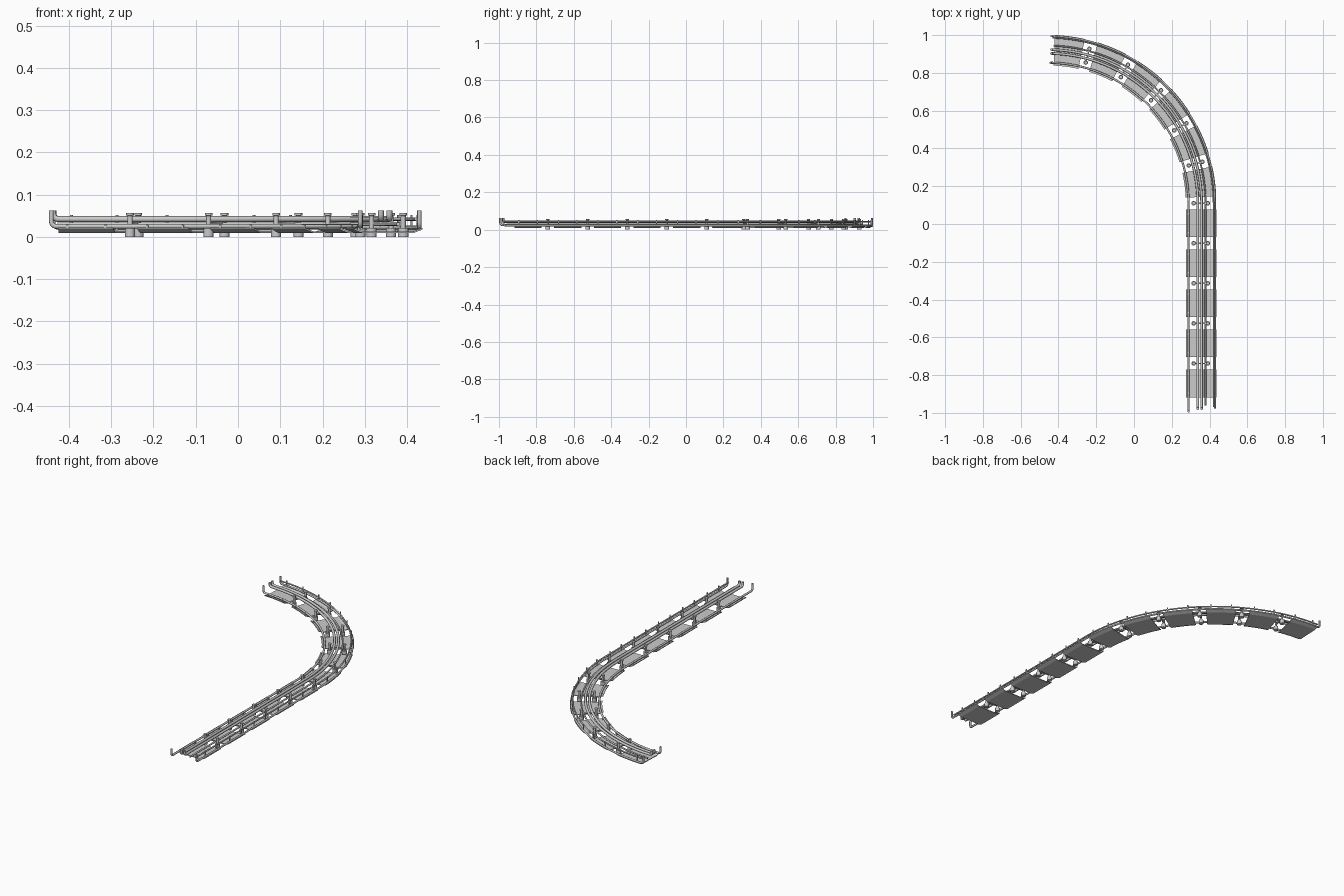
import bpy, bmesh, math

if "Cube" in bpy.data.objects:
    bpy.data.objects.remove(bpy.data.objects["Cube"])

R, CX, CY, X0 = 0.81, -0.455, 0.11, 0.355   # bend radius, bend centre, straight centreline
STEP = R * math.radians(15)                 # spacing of posts and trays


def place(s, off, z):
    """Point at distance s along the route, sideways offset off, height z."""
    if s <= CY:
        return (X0 + off, s, z)
    a = (s - CY) / R
    return (CX + (R + off) * math.cos(a), CY + (R + off) * math.sin(a), z)


def angle(s):
    return max(0.0, (s - CY) / R)


def mesh_object(name, bm):
    bmesh.ops.recalc_face_normals(bm, faces=bm.faces)
    me = bpy.data.meshes.new(name)
    bm.to_mesh(me)
    bm.free()
    ob = bpy.data.objects.new(name, me)
    bpy.context.collection.objects.link(ob)
    return ob


def sweep(name, profile, s0, s1, n):
    """Sweep a closed (offset, z) profile along the route."""
    bm = bmesh.new()
    rings = [[bm.verts.new(place(s0 + (s1 - s0) * i / n, o, z)) for o, z in profile]
             for i in range(n + 1)]
    m = len(profile)
    for a, b in zip(rings, rings[1:]):
        for j in range(m):
            k = (j + 1) % m
            bm.faces.new((a[j], a[k], b[k], b[j]))
    bm.faces.new(rings[0])
    bm.faces.new(rings[-1])
    return mesh_object(name, bm)


def pipe(name, off, z, r, s0, s1, top=None):
    """Round pipe along the route, ends optionally turned up to height top."""
    pts = []
    b = 0.012
    if top:
        pts.append(place(s0, off, top))
        pts += [place(s0 + b * (1 - math.cos(t)), off, z + b * (1 - math.sin(t)))
                for t in (0, math.pi / 8, math.pi / 4, 3 * math.pi / 8)]
    a0, a1 = (s0 + b, s1 - b) if top else (s0, s1)
    pts.append(place(a0, off, z))
    pts += [place(CY + (a1 - CY) * i / 40, off, z) for i in range(41)]
    if top:
        pts += [place(s1 - b * (1 - math.cos(t)), off, z + b * (1 - math.sin(t)))
                for t in (3 * math.pi / 8, math.pi / 4, math.pi / 8, 0)]
        pts.append(place(s1, off, top))
    cu = bpy.data.curves.new(name, 'CURVE')
    cu.dimensions = '3D'
    cu.bevel_depth = r
    cu.bevel_resolution = 2
    cu.use_fill_caps = True
    sp = cu.splines.new('POLY')
    sp.points.add(len(pts) - 1)
    for p, q in zip(sp.points, pts):
        p.co = (*q, 1)
    ob = bpy.data.objects.new(name, cu)
    bpy.context.collection.objects.link(ob)
    return ob


def lathe(name, s, off, profile, n=16):
    """Vertical turned part from (radius, z) points."""
    x, y, _ = place(s, off, 0)
    bm = bmesh.new()
    rings = [[bm.verts.new((x + r * math.cos(2 * math.pi * i / n),
                            y + r * math.sin(2 * math.pi * i / n), z)) for i in range(n)]
             for r, z in profile]
    for a, b in zip(rings, rings[1:]):
        for i in range(n):
            j = (i + 1) % n
            bm.faces.new((a[i], a[j], b[j], b[i]))
    bm.faces.new(rings[0])
    bm.faces.new(rings[-1])
    return mesh_object(name, bm)


def block(name, s, off, z, size):
    bpy.ops.mesh.primitive_cube_add(size=1, location=place(s, off, z),
                                    rotation=(0, 0, angle(s)))
    ob = bpy.context.object
    ob.name = name
    ob.scale = size
    return ob


# Shallow trays with sloping sides
tray_profile = [(-0.060, 0.009), (0.060, 0.009), (0.081, 0.017), (0.081, 0.021),
                (0.060, 0.013), (-0.060, 0.013), (-0.081, 0.021), (-0.081, 0.017)]
for k in range(-5, 6):
    mid = CY + (k + 0.5) * STEP
    sweep("tray", tray_profile, mid - 0.073, mid + 0.073, 8 if k >= 0 else 1)
    # Clips holding the side rails to the tray edges
    for d in (-0.05, 0.05):
        block("outer_clip", mid + d, 0.072, 0.034, (0.004, 0.006, 0.036))
        block("inner_clip", mid + d, -0.066, 0.022, (0.012, 0.006, 0.012))

# Side rails with upturned ends
pipe("inner_rail", -0.066, 0.025, 0.0055, -0.993, 1.368, 0.063)
pipe("outer_rail", 0.074, 0.022, 0.005, -0.975, 1.366, 0.063)
pipe("outer_upper_rail", 0.066, 0.042, 0.004, -0.97, 1.36)

# Central pipes
pipe("centre_pipe_left", -0.017, 0.042, 0.007, -0.978, 1.364, 0.063)
pipe("centre_pipe_right", 0.003, 0.042, 0.007, -0.978, 1.364, 0.063)
pipe("centre_thin_pipe", 0.024, 0.030, 0.0045, -0.96, 1.355)

# Post pairs in the gaps: wide foot, thin stem, flanged cap
post = [(0.012, 0), (0.012, 0.021), (0.006, 0.021), (0.006, 0.050),
        (0.009, 0.051), (0.009, 0.056)]
for k in range(-4, 6):
    s = CY + k * STEP
    for off in (-0.039, 0.036):
        lathe("support_post", s, off, post)
    block("pipe_clamp", s, -0.001, 0.033, (0.078, 0.007, 0.005))
